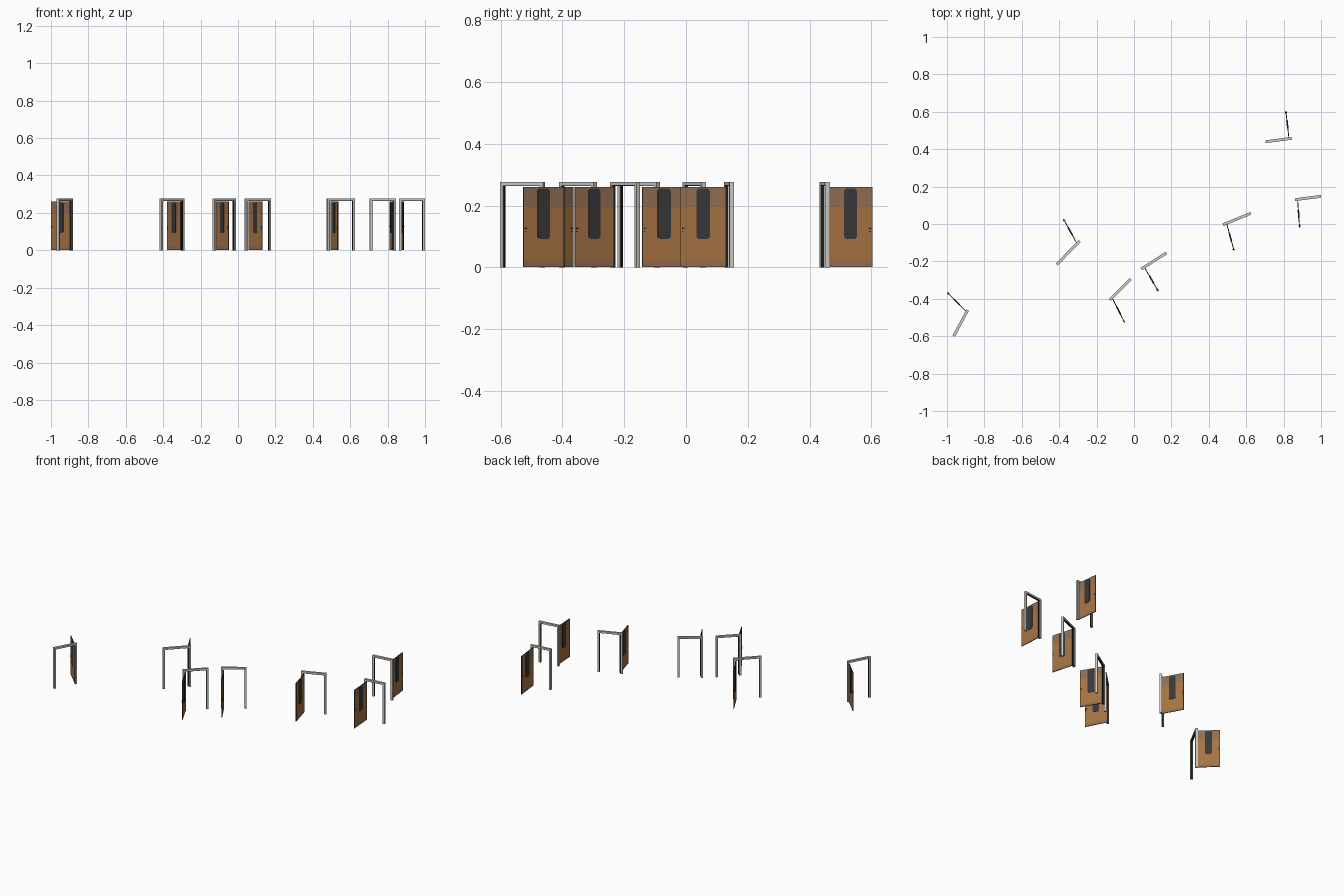
import bpy, bmesh, math
from mathutils import Vector, Matrix

if "Cube" in bpy.data.objects:
    bpy.data.objects.remove(bpy.data.objects["Cube"])


def mat(name, c):
    m = bpy.data.materials.new(name)
    m.diffuse_color = (*c, 1)
    m.use_nodes = True
    m.node_tree.nodes["Principled BSDF"].inputs["Base Color"].default_value = m.diffuse_color
    return m


WOOD = mat("brown wood", (0.38, 0.17, 0.055))
BAND = mat("greyish brown band", (0.28, 0.155, 0.085))
GREY = mat("light grey metal", (0.60, 0.59, 0.57))
DARK = mat("dark glass", (0.04, 0.04, 0.042))
BLACK = mat("black fittings", (0.012, 0.012, 0.012))


def prism(name, outline, depth, m, place):
    """Extrude an (x, z) outline symmetrically about local y = 0."""
    bm = bmesh.new()
    f = bm.faces.new([bm.verts.new((x, -depth / 2, z)) for x, z in outline])
    new = bmesh.ops.extrude_face_region(bm, geom=[f])["geom"]
    verts = [v for v in new if isinstance(v, bmesh.types.BMVert)]
    bmesh.ops.translate(bm, vec=(0, depth, 0), verts=verts)
    bmesh.ops.recalc_face_normals(bm, faces=bm.faces)
    me = bpy.data.meshes.new(name)
    bm.to_mesh(me)
    bm.free()
    me.materials.append(m)
    ob = bpy.data.objects.new(name, me)
    bpy.context.collection.objects.link(ob)
    ob.matrix_world = place
    return ob


def rect(x0, x1, z0, z1):
    return [(x0, z0), (x1, z0), (x1, z1), (x0, z1)]


def u_shape(a, top, t):
    """Upside-down U: outer half width, outer height, bar thickness."""
    b = a - t
    return [(-a, 0), (-b, 0), (-b, top - t), (b, top - t),
            (b, 0), (a, 0), (a, top), (-a, top)]


def placed(x, y, dx, dy):
    return Matrix.Translation((x, y, 0)) @ Matrix.Rotation(math.atan2(dy, dx), 4, 'Z')


def color_leaf(ob):
    """Cut the leaf at two heights and colour bands and rims by rule."""
    me = ob.data
    me.materials.append(BAND)
    me.materials.append(BLACK)
    bm = bmesh.new()
    bm.from_mesh(me)
    for z in (0.021, 0.199):
        geom = bm.verts[:] + bm.edges[:] + bm.faces[:]
        bmesh.ops.bisect_plane(bm, geom=geom, plane_co=(0, 0, z), plane_no=(0, 0, 1))
    for f in bm.faces:
        z = f.calc_center_median().z
        if abs(f.normal.y) < 0.5:
            f.material_index = 2
        elif z < 0.021 or z > 0.199:
            f.material_index = 1
    bm.to_mesh(me)
    bm.free()


H, T = 0.277, 0.015


def door(n, centre, direction, w, start, end):
    # frame, with a narrow dark seal set inside it
    f = placed(*centre, *direction)
    prism(f"door_frame_{n}", u_shape(w / 2, H, 0.0115), T, GREY, f)
    prism(f"frame_seal_{n}", u_shape(w / 2 - 0.0115, H - 0.0115, 0.0025), 0.009, BLACK, f)
    # open leaf, hinged at start
    s, e = Vector(start), Vector(end)
    d = e - s
    L = d.length
    p = placed(*s, *d)
    color_leaf(prism(f"door_leaf_{n}", rect(0, L, 0.002, 0.261), 0.0045, WOOD, p))
    # window plate with cut corners, showing on both sides
    x0, x1, z0, z1, c = L * 0.35, L * 0.65, 0.092, 0.255, 0.007
    win = [(x0 + c, z0), (x1 - c, z0), (x1, z0 + c), (x1, z1 - c),
           (x1 - c, z1), (x0 + c, z1), (x0, z1 - c), (x0, z0 + c)]
    prism(f"window_{n}", win, 0.0085, DARK, p)
    # handle: spindle, keyhole plate, small lever on each side
    k = L - 0.007
    prism(f"handle_spindle_{n}", rect(k - 0.002, k + 0.002, 0.125, 0.129), 0.010, BLACK, p)
    prism(f"lock_plate_{n}", rect(k - 0.0015, k + 0.0015, 0.114, 0.118), 0.007, BLACK, p)
    for side in (-1, 1):
        prism(f"handle_lever_{n}", rect(k - 0.007, k + 0.002, 0.126, 0.128), 0.0015, BLACK,
              p @ Matrix.Translation((0, side * 0.005, 0)))


# frame centre, frame direction, frame width, leaf hinge point, leaf free end
DOORS = [
    ((-0.9265, -0.5295), (0.47, 0.88), 0.158, (-0.896, -0.468), (-0.999, -0.366)),
    ((-0.352, -0.1535), (1.0, 1.03), 0.177, (-0.305, -0.104), (-0.377, 0.027)),
    ((-0.0735, -0.350), (0.71, 0.70), 0.160, (-0.116, -0.396), (-0.050, -0.527)),
    ((0.1065, -0.1975), (0.843, 0.54), 0.159, (0.058, -0.235), (0.130, -0.360)),
    ((0.550, 0.0265), (0.92, 0.38), 0.160, (0.496, 0.000), (0.535, -0.142)),
    ((0.930, 0.139), (0.99, 0.13), 0.140, (0.875, 0.128), (0.885, -0.018)),
    ((0.7735, 0.449), (0.99, 0.13), 0.141, (0.828, 0.462), (0.812, 0.603)),
]
for i, args in enumerate(DOORS, 1):
    door(i, *args)
